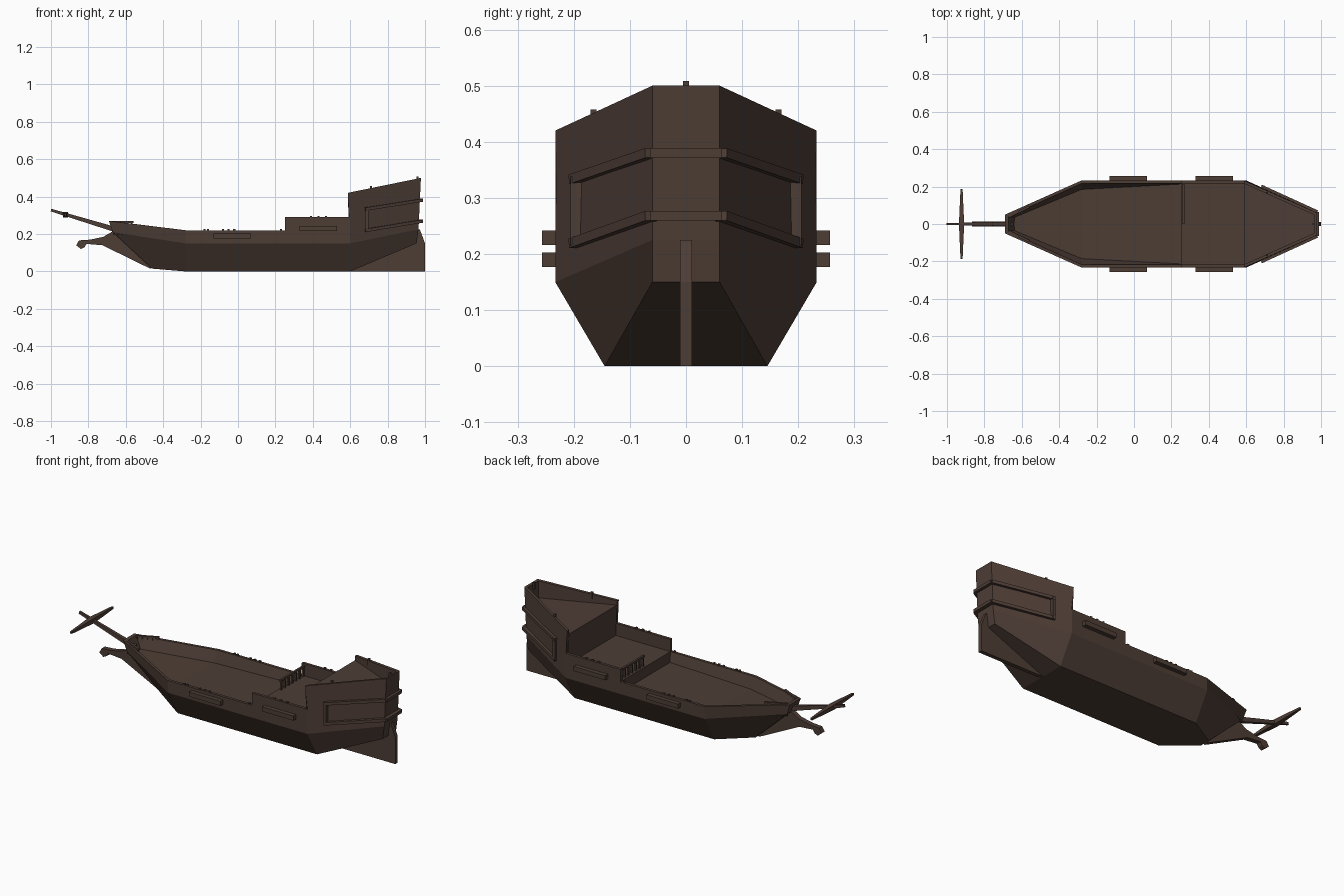
import bpy, bmesh
from mathutils import Vector

if "Cube" in bpy.data.objects:
    bpy.data.objects.remove(bpy.data.objects["Cube"])

wood = bpy.data.materials.new("dark_brown_wood")
wood.diffuse_color = (0.075, 0.047, 0.036, 1)
wood.use_nodes = True
wood.node_tree.nodes["Principled BSDF"].inputs["Base Color"].default_value = wood.diffuse_color


def finish(name, bm):
    bmesh.ops.recalc_face_normals(bm, faces=bm.faces)
    me = bpy.data.meshes.new(name)
    bm.to_mesh(me)
    bm.free()
    me.materials.append(wood)
    ob = bpy.data.objects.new(name, me)
    bpy.context.collection.objects.link(ob)
    return ob


def bars(name, items):
    """Square beams from p to q: (p, q, width, height, end_scale)."""
    bm = bmesh.new()
    for p, q, w, h, k in items:
        p, q = Vector(p), Vector(q)
        d = (q - p).normalized()
        side = d.cross(Vector((0, 0, 1)))
        if side.length < 0.01:
            side = Vector((0, 1, 0))
        side.normalize()
        up = side.cross(d)
        rings = [[bm.verts.new(c + side * (a * w * s / 2) + up * (b * h * s / 2))
                  for a, b in ((-1, -1), (1, -1), (1, 1), (-1, 1))]
                 for c, s in ((p, 1), (q, k))]
        bm.faces.new(rings[0])
        bm.faces.new(rings[1])
        for i in range(4):
            j = (i + 1) % 4
            bm.faces.new((rings[0][i], rings[0][j], rings[1][j], rings[1][i]))
    return finish(name, bm)


def plate(name, profile, t):
    """Upright plate on the centre line from an x-z profile."""
    bm = bmesh.new()
    f = bm.faces.new([bm.verts.new((x, -t / 2, z)) for x, z in profile])
    ext = bmesh.ops.extrude_face_region(bm, geom=[f])["geom"]
    bmesh.ops.translate(bm, vec=(0, t, 0), verts=[v for v in ext if isinstance(v, bmesh.types.BMVert)])
    return finish(name, bm)


def both(items):
    flip = lambda p: (p[0], -p[1], p[2])
    return items + [(flip(p), flip(q), w, h, k) for p, q, w, h, k in items]


# Hull: half sections of bottom, chine, outer rail, inner rail, deck edge
def section(outer, xi, yi, zr, yd, zd, xd=None):
    xd = xi if xd is None else xd
    b = outer[0]
    return [(b[0], 0, b[2])] + list(outer) + [(xi, yi, zr), (xd, yd, zd), (xd, 0, zd)]


def mid(x, top, xt=None):
    return [(x, .145, 0), (x, .233, .15), (x if xt is None else xt, .233, top)]


bow = [(-.46, .03, .015), (-.67, .045, .21), (-.69, .05, .27)]
stern = [(.955, .06, .15), (.965, .06, .225), (.978, .06, .5)]
flat = lambda o: [(x, 0, z) for x, y, z in o]
sections = [
    section(flat(bow), -.69, 0, .27, 0, .27),
    section(bow, -.67, .042, .268, .042, .268),
    section(bow, -.67, .042, .268, .035, .2, -.64),
    section(mid(-.28, .22), -.28, .217, .22, .185, .16),
    section(mid(.25, .22), .25, .217, .22, .213, .16),
    section(mid(.25, .29), .25, .217, .29, .217, .22),
    section(mid(.6, .29), .595, .217, .29, .217, .22),
    section(mid(.6, .42, .587), .587, .217, .42, .217, .395),
    section(stern, .965, .048, .497, .048, .4),
    section(stern, .965, .048, .497, .048, .497),
    section(flat(stern), .978, 0, .5, 0, .5),
]
bm = bmesh.new()
cache = {}


def vert(p):
    key = tuple(round(c, 4) for c in p)
    if key not in cache:
        cache[key] = bm.verts.new(key)
    return cache[key]


for s in (1, -1):
    for A, B in zip(sections, sections[1:]):
        for i in range(len(A) - 1):
            vs = []
            for p in (A[i], A[i + 1], B[i + 1], B[i]):
                v = vert((p[0], p[1] * s, p[2]))
                if v not in vs:
                    vs.append(v)
            if len(vs) > 2:
                f = bm.faces.get(vs) or bm.faces.new(vs)
                if f.calc_area() < 1e-7:
                    bm.faces.remove(f)
finish("hull", bm)

# Stem with curled beakhead, and rudder
plate("beakhead", [(-.66, .22), (-.72, .185), (-.79, .17), (-.85, .166), (-.865, .14), (-.84, .12),
                   (-.82, .13), (-.81, .147), (-.725, .14), (-.47, .015), (-.44, .03)], .028)
plate("rudder", [(.6, 0), (1, 0), (1, .15), (.972, .225), (.94, .225), (.9, .13)], .022)

# Bowsprit with tapered cross yard
bars("bowsprit", [((-.65, 0, .222), (-1, 0, .328), .022, .028, .5)])
bars("bowsprit_yard", both([((-.922, 0, .303), (-.922, .188, .303), .028, .028, .4)]))

# Side channels
bars("channels", both([((-.13, .24, .19), (.07, .24, .19), .034, .026, 1),
                       ((.33, .24, .229), (.53, .24, .229), .034, .026, 1)]))

# Pegs along the bulwarks
pegs = [((x, .226, z - .03), (x, .226, z + .007), .011, .011, 1)
        for x, z in [(-.18, .22), (-.16, .22), (-.08, .22), (-.05, .22), (-.02, .22), (.23, .22),
                     (.39, .29), (.43, .29), (.47, .29)]]
pegs += [((.71, .165, .42), (.71, .165, .458), .011, .011, 1)]
bars("pegs", both(pegs) + [((.96, 0, .47), (.96, 0, .508), .011, .011, 1)])

# Stern gallery frames on the quarters and mouldings round the transom
bars("gallery_frames", both([
    ((.68, .198, .333), (.978, .062, .38), .024, .017, 1),
    ((.68, .198, .219), (.978, .062, .268), .024, .017, 1),
    ((.69, .194, .215), (.69, .194, .338), .024, .017, 1)]))
bars("transom_mouldings", [((.976, -.064, z), (.976, .064, z), .024, .017, 1) for z in (.38, .268)])

# Quarterdeck railing on the far half
bars("deck_railing", [((.265, 0, .275), (.265, .215, .275), .012, .01, 1)] +
     [((.265, .01 + .033 * i, .215), (.265, .01 + .033 * i, .275), .01, .01, 1) for i in range(7)])

# Bow railing inside the bulwarks
rail = []
for i in range(5):
    x, y = -.665 + .024 * i, .04 + .012 * i
    rail.append(((x, y, .195), (x, y, .265), .008, .008, 1))
bars("bow_railing", both(rail + [((-.67, .04, .265), (-.56, .092, .265), .012, .01, 1)]))
